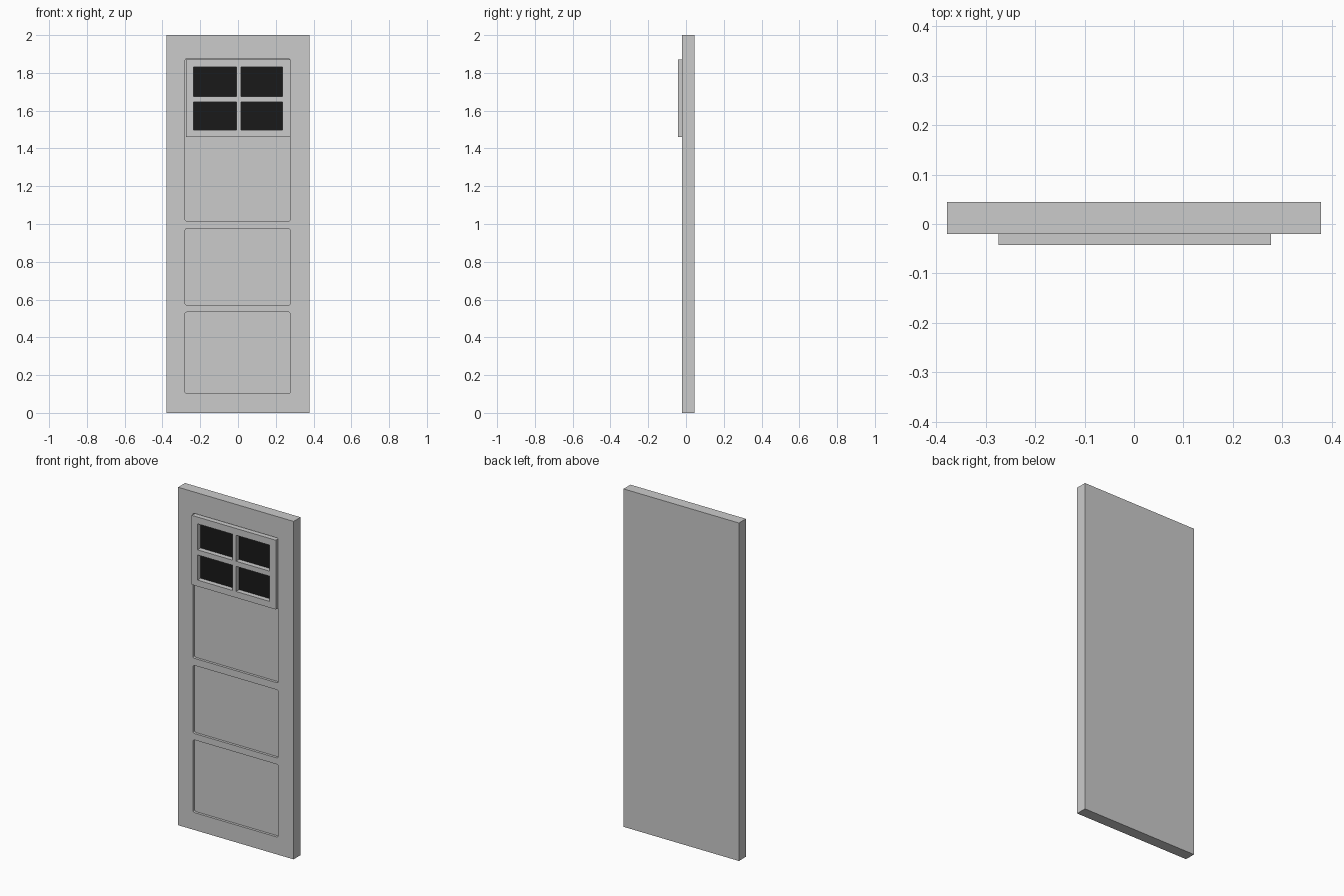
import bpy
import bmesh

if "Cube" in bpy.data.objects:
    bpy.data.objects.remove(bpy.data.objects["Cube"])

FRONT, BACK = -0.02, 0.045      # door slab faces
RECESS = -0.005                 # floor of the sunken panels
FRAME_FRONT, GLASS = -0.042, -0.013


def add_box(bm, x, y, z, radius=0.0):
    """Box from (min, max) ranges, optionally rounding the edges along y."""
    verts = bmesh.ops.create_cube(bm, size=1)["verts"]
    for v in verts:
        v.co = [r[0] if c < 0 else r[1] for c, r in zip(v.co, (x, y, z))]
    if radius:
        edges = {e for v in verts for e in v.link_edges
                 if abs(e.verts[0].co.y - e.verts[1].co.y) > 1e-6}
        bmesh.ops.bevel(bm, geom=list(edges), offset=radius, segments=3,
                        profile=0.5, affect='EDGES')


def boxes(name, items):
    bm = bmesh.new()
    for item in items:
        add_box(bm, *item)
    mesh = bpy.data.meshes.new(name)
    bm.to_mesh(mesh)
    bm.free()
    obj = bpy.data.objects.new(name, mesh)
    bpy.context.collection.objects.link(obj)
    return obj


def carve(obj, items):
    """Cut a set of boxes out of an object and discard the cutter."""
    cutter = boxes(obj.name + "_cutter", items)
    cutter.hide_render = True
    mod = obj.modifiers.new("carve", 'BOOLEAN')
    mod.operation = 'DIFFERENCE'
    mod.solver = 'EXACT'
    mod.object = cutter
    bpy.context.view_layer.objects.active = obj
    bpy.ops.object.modifier_apply(modifier=mod.name)
    bpy.data.objects.remove(cutter)


# Door slab with three sunken panels (the top one runs behind the window)
door = boxes("door_slab", [((-0.378, 0.378), (FRONT, BACK), (0, 2))])
panels = [(0.103, 0.533), (0.571, 0.974), (1.016, 1.874)]
carve(door, [((-0.28, 0.276), (FRONT - 0.05, RECESS), z, 0.008) for z in panels])

# Raised window frame with four openings
frame = boxes("window_frame",
              [((-0.274, 0.277), (FRAME_FRONT, RECESS + 0.002), (1.46, 1.87))])
openings = [(x, z) for x in ((-0.236, -0.008), (0.016, 0.236))
            for z in ((1.497, 1.646), (1.676, 1.83))]
carve(frame, [(x, (FRAME_FRONT - 0.05, 0.05), z) for x, z in openings])

# Dark panes set back in the openings
panes = boxes("window_panes",
              [(x, (GLASS, RECESS + 0.001), z) for x, z in openings])
dark = bpy.data.materials.new("dark_glass")
dark.diffuse_color = (0.01, 0.01, 0.01, 1)
dark.use_nodes = True
dark.node_tree.nodes["Principled BSDF"].inputs["Base Color"].default_value = dark.diffuse_color
panes.data.materials.append(dark)
